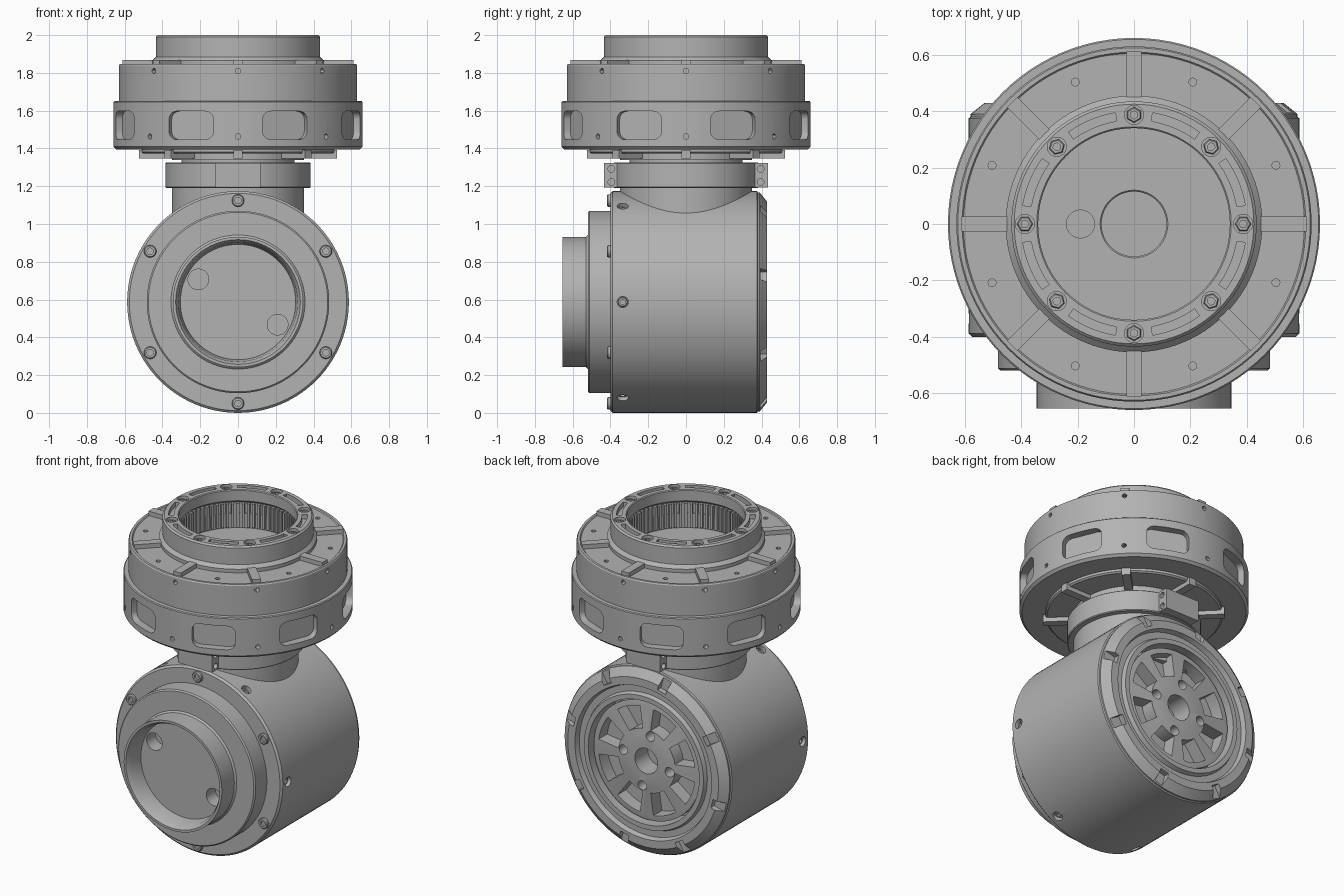
import bpy
import bmesh
from math import cos, sin, radians, pi
from mathutils import Matrix

cube = bpy.data.objects.get("Cube")
if cube:
    bpy.data.objects.remove(cube, do_unlink=True)

metal = bpy.data.materials.new("machined grey")
metal.use_nodes = True
GREY = (0.45, 0.45, 0.45, 1)
metal.diffuse_color = GREY
metal.node_tree.nodes["Principled BSDF"].inputs["Base Color"].default_value = GREY

UP = Matrix.Identity(4)
# Local z becomes y, about the drum axis
DRUM = Matrix(((1, 0, 0, 0), (0, 0, 1, 0), (0, 1, 0, 0.587), (0, 0, 0, 1)))
EIGHTHS = range(0, 360, 45)
SIXTHS = range(0, 360, 60)


def turn(deg):
    return Matrix.Rotation(radians(deg), 4, 'Z')


def move(x, y, z):
    return Matrix.Translation((x, y, z))


def lathe(bm, profile, m=UP, n=96):
    """Revolve a closed (radius, height) outline about local z."""
    rings = []
    for r, h in profile:
        if r == 0:
            rings.append([bm.verts.new(m @ move(0, 0, h).translation)] * n)
        else:
            rings.append([bm.verts.new(m @ move(r * cos(2 * pi * i / n), r * sin(2 * pi * i / n), h).translation)
                          for i in range(n)])
    for a, b in zip(rings, rings[1:] + rings[:1]):
        for i in range(n):
            j = (i + 1) % n
            corners = list(dict.fromkeys((a[i], a[j], b[j], b[i])))
            if len(corners) > 2:
                bm.faces.new(corners)


def rod(bm, r, h0, h1, m=UP, n=20):
    lathe(bm, [(0, h0), (r, h0), (r, h1), (0, h1)], m, n)


def box(bm, size, m=UP, rounding=0):
    """Box, optionally with the edges along local x rounded."""
    part = bmesh.ops.create_cube(bm, size=1, matrix=Matrix.Diagonal((*size, 1)))
    verts = part["verts"]
    if rounding:
        edges = {e for v in verts for e in v.link_edges
                 if abs(e.verts[0].co.x - e.verts[1].co.x) > size[0] / 2}
        old = set(bm.verts) - set(verts)
        bmesh.ops.bevel(bm, geom=list(edges), offset=rounding, segments=5, profile=0.5, affect='EDGES')
        verts = [v for v in bm.verts if v not in old]
    bmesh.ops.transform(bm, matrix=m, verts=verts)


def sector(bm, r0, r1, mid, span, h0, h1, m=UP, n=10):
    """Curved slot block between two radii."""
    angles = [radians(mid - span / 2 + span * i / n) for i in range(n + 1)]
    outline = [(r1, a) for a in angles] + [(r0, a) for a in reversed(angles)]
    low, high = [[bm.verts.new(m @ move(r * cos(a), r * sin(a), h).translation) for r, a in outline]
                 for h in (h0, h1)]
    bm.faces.new(low)
    bm.faces.new(high)
    for i in range(len(low)):
        j = (i + 1) % len(low)
        bm.faces.new((low[i], low[j], high[j], high[i]))


def radial(deg, z):
    """Frame with local z pointing outward at an angle and height."""
    return move(0, 0, z) @ turn(deg) @ Matrix.Rotation(pi / 2, 4, 'Y')


def finish(name, bm, cutter=None):
    """Turn a mesh into an object, after carving out the cutter."""
    objs = []
    for label, b in ((name, bm), ("cutter", cutter)):
        if b:
            bmesh.ops.recalc_face_normals(b, faces=b.faces)
            mesh = bpy.data.meshes.new(label)
            b.to_mesh(mesh)
            b.free()
            objs.append(bpy.data.objects.new(label, mesh))
            bpy.context.collection.objects.link(objs[-1])
    ob = objs[0]
    if cutter:
        mod = ob.modifiers.new("carve", 'BOOLEAN')
        mod.object, mod.operation, mod.solver = objs[1], 'DIFFERENCE', 'EXACT'
        objs[1].hide_render = True
        graph = bpy.context.evaluated_depsgraph_get()
        carved = bpy.data.meshes.new_from_object(ob.evaluated_get(graph))
        ob.modifiers.clear()
        ob.data = carved
        ob.data.name = name
        bpy.data.objects.remove(objs[1], do_unlink=True)
    ob.data.materials.clear()
    ob.data.materials.append(metal)
    bpy.ops.object.select_all(action='DESELECT')
    ob.select_set(True)
    bpy.context.view_layer.objects.active = ob
    bpy.ops.object.shade_smooth_by_angle(angle=radians(30))
    return ob


# Drum housing with stepped front, socketed front ring and open back
bm, cut = bmesh.new(), bmesh.new()
lathe(bm, [(0, -.54), (.305, -.54), (.315, -.63), (.33, -.655), (.345, -.655), (.345, -.53), (.355, -.52),
           (.475, -.52), (.483, -.512), (.483, -.4), (.575, -.4), (.587, -.388), (.587, .375), (.58, .38),
           (.58, .39), (.53, .43), (.48, .43), (.47, .40), (.43, .40), (.42, .425), (.39, .425),
           (.39, .27), (0, .27)], DRUM)
for s in (1, -1):
    rod(cut, .055, -.7, -.45, DRUM @ move(-.21 * s, .12 * s, 0))
for a in SIXTHS:
    rod(cut, .03, .54, .7, DRUM @ radial(a, -.335))
for a in EIGHTHS:
    box(cut, (.09, .06, .06), DRUM @ turn(a + 15) @ move(.545, 0, .425))
finish("drum_housing", bm, cut)

# Spoked rotor in the back of the drum
bm, cut = bmesh.new(), bmesh.new()
lathe(bm, [(.08, .26), (.375, .26), (.375, .39), (.35, .395), (.19, .395), (.17, .4), (.08, .4)], DRUM)
for a in EIGHTHS:
    sector(cut, .2, .34, a + 22.5, 29, .31, .5, DRUM)
for a in range(0, 360, 90):
    rod(cut, .03, .33, .5, DRUM @ turn(a + 10) @ move(.165, 0, 0))
finish("spoked_rotor", bm, cut)

# Socket screws on the front flange and in the drum side
bm = bmesh.new()
socket = [(0, .004), (.017, .004), (.017, .018), (.028, .018), (.033, .012), (.033, -.01), (0, -.01)]
for a in SIXTHS:
    lathe(bm, socket, DRUM @ turn(a + 30) @ move(.537, 0, -.4) @ Matrix.Rotation(pi, 4, 'X'), 18)
    lathe(bm, socket, DRUM @ radial(a, -.335) @ move(0, 0, .555) @ Matrix.Scale(.8, 4), 18)
finish("housing_screws", bm)

# Neck rising out of the drum
bm = bmesh.new()
lathe(bm, [(0, .9), (.35, .9), (.35, 1.195), (.3, 1.2), (.3, 1.4), (0, 1.4)])
finish("neck", bm)

# Clamp collar with bolted ears front and back
bm = bmesh.new()
lathe(bm, [(.29, 1.19), (.38, 1.19), (.385, 1.195), (.385, 1.32), (.38, 1.325), (.29, 1.325)])
finish("clamp_collar", bm)
bm, cut = bmesh.new(), bmesh.new()
for s in (1, -1):
    box(bm, (.24, .11, .13), move(0, .378 * s, 1.258))
    for z in (1.222, 1.292):
        for x in (.12, -.12):
            rod(cut, .018, -.025, .025, move(x, .395 * s, z) @ Matrix.Rotation(pi / 2, 4, 'Y'))
finish("clamp_ears", bm, cut)

# Underside flange with radial ribs
bm = bmesh.new()
lathe(bm, [(.28, 1.34), (.35, 1.34), (.35, 1.372), (.5, 1.372), (.51, 1.38), (.51, 1.42), (.28, 1.42)])
finish("lower_flange", bm)
bm = bmesh.new()
for a in EIGHTHS:
    box(bm, (.2, .05, .045), turn(a) @ move(.425, 0, 1.368))
finish("lower_ribs", bm)

# Wide ring with rounded pockets
bm, cut = bmesh.new(), bmesh.new()
lathe(bm, [(0, 1.395), (.645, 1.395), (.66, 1.41), (.66, 1.645), (.655, 1.65), (0, 1.65)])
for a in EIGHTHS:
    box(cut, (.16, .255, .15), turn(a + 22.5) @ move(.69, 0, 1.522), .045)
    rod(cut, .014, .62, .7, radial(a, 1.463), 12)
finish("pocketed_ring", bm, cut)

# Upper band with its drilled top plate
bm, cut = bmesh.new(), bmesh.new()
lathe(bm, [(.36, 1.64), (.63, 1.64), (.63, 1.84), (.625, 1.848), (.61, 1.848), (.605, 1.842), (.36, 1.842)])
for a in EIGHTHS:
    rod(cut, .014, .59, .7, radial(a, 1.81), 12)
    rod(cut, .014, 1.8, 1.9, turn(a + 22.5) @ move(.545, 0, 0), 12)
finish("upper_band", bm, cut)

# Raised bars on the top plate
bm = bmesh.new()
for a in EIGHTHS:
    box(bm, (.18, .052, .035), turn(a) @ move(.522, 0, 1.852))
finish("top_bars", bm)

# Cap ring with slots and bolt holes
bm, cut = bmesh.new(), bmesh.new()
lathe(bm, [(.34, 1.93), (.365, 1.91), (.365, 1.7), (.45, 1.7), (.455, 1.865), (.435, 1.885), (.435, 1.99),
           (.425, 2), (.345, 2), (.34, 1.995)])
for a in EIGHTHS:
    sector(cut, .37, .4, a + 22.5, 26, 1.97, 2.1)
    rod(cut, .034, 1.965, 2.1, turn(a) @ move(.387, 0, 0))
finish("cap_ring", bm, cut)
bm = bmesh.new()
for a in EIGHTHS:
    lathe(bm, socket, turn(a) @ move(.387, 0, 1.972) @ Matrix.Scale(.85, 4), 6)
finish("cap_bolts", bm)

# Internal gear teeth inside the cap
bm = bmesh.new()
for i in range(72):
    box(bm, (.025, .015, .15), turn(i * 5) @ move(.355, 0, 1.835))
finish("gear_teeth", bm)

# Floor of the cap with a centre bore and an offset hole
bm, cut = bmesh.new(), bmesh.new()
lathe(bm, [(.115, 1.66), (.37, 1.66), (.37, 1.75), (.12, 1.75), (.115, 1.745)])
rod(cut, .05, 1.7, 1.8, move(-.19, 0, 0))
finish("cap_floor", bm, cut)
